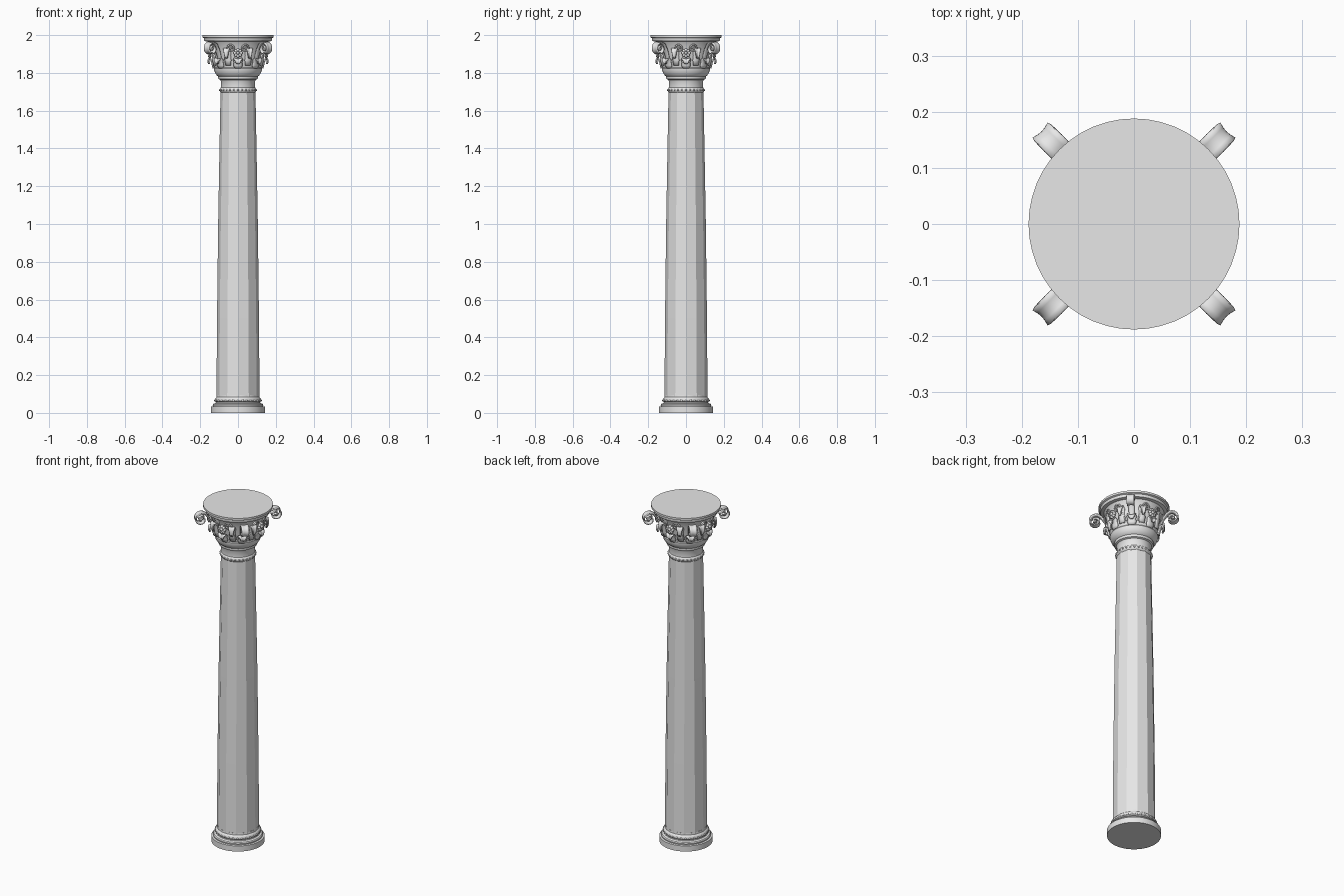
import bpy, bmesh, math
from math import sin, cos, pi, tau

cube = bpy.data.objects.get("Cube")
if cube:
    bpy.data.objects.remove(cube, do_unlink=True)

stone = bpy.data.materials.new("pale_stone")
stone.use_nodes = True
stone.diffuse_color = (0.8, 0.8, 0.8, 1)
stone.node_tree.nodes["Principled BSDF"].inputs["Base Color"].default_value = (0.8, 0.8, 0.8, 1)


def add_object(name, data, angle=0):
    if not data.materials:
        data.materials.append(stone)
    ob = bpy.data.objects.new(name, data)
    ob.rotation_euler.z = angle
    bpy.context.collection.objects.link(ob)
    return ob


def smooth(ob, degrees=35):
    bpy.ops.object.select_all(action="DESELECT")
    ob.select_set(True)
    bpy.context.view_layer.objects.active = ob
    bpy.ops.object.shade_smooth_by_angle(angle=math.radians(degrees))


def finish(bm, name):
    bmesh.ops.recalc_face_normals(bm, faces=bm.faces)
    mesh = bpy.data.meshes.new(name)
    bm.to_mesh(mesh)
    bm.free()
    return mesh


def lathe(name, profile, sides):
    """Turn a (radius, height) profile into a closed solid."""
    bm = bmesh.new()
    rings = [[bm.verts.new((r * cos(tau * i / sides), r * sin(tau * i / sides), z))
              for i in range(sides)] for r, z in profile]
    for a, b in zip(rings, rings[1:]):
        for i in range(sides):
            j = (i + 1) % sides
            bm.faces.new((a[i], a[j], b[j], b[i]))
    bm.faces.new(rings[0][::-1])
    bm.faces.new(rings[-1])
    return add_object(name, finish(bm, name))


def ribbon(name, path, widths, crown, thickness, angles, columns=5):
    """Sweep a crowned strip along a (radius, height) path, repeated around the axis."""
    bm = bmesh.new()
    rows = []
    for k, (r, z) in enumerate(path):
        a, b = path[max(k - 1, 0)], path[min(k + 1, len(path) - 1)]
        dr, dz = b[0] - a[0], b[1] - a[1]
        length = math.hypot(dr, dz)
        nr, nz = dz / length, -dr / length
        row = []
        for c in range(columns):
            t = 2 * c / (columns - 1) - 1
            lift = crown * (1 - t * t)
            row.append(bm.verts.new((r + nr * lift, t * widths[k], z + nz * lift)))
        rows.append(row)
    for a, b in zip(rows, rows[1:]):
        for c in range(columns - 1):
            bm.faces.new((a[c], a[c + 1], b[c + 1], b[c]))
    mesh = finish(bm, name)
    for angle in angles:
        ob = add_object(name, mesh, angle)
        solid = ob.modifiers.new("thickness", "SOLIDIFY")
        solid.thickness = thickness
        solid.offset = 0
    smooth(ob, 40)


def ellipsoids(name, items, angles, segments=8):
    """Join small ellipsoids, given as (centre, radii), into one ornament."""
    bm = bmesh.new()
    for centre, radii in items:
        new = bmesh.ops.create_uvsphere(bm, u_segments=segments, v_segments=6, radius=1)["verts"]
        bmesh.ops.scale(bm, vec=radii, verts=new)
        bmesh.ops.translate(bm, vec=centre, verts=new)
    mesh = finish(bm, name)
    for angle in angles:
        ob = add_object(name, mesh, angle)
    smooth(ob, 50)


def bell_radius(z):
    return 0.124 + 0.2 * (z - 1.83)


# Base mouldings
smooth(lathe("base", [
    (0.143, 0), (0.143, 0.033), (0.133, 0.035), (0.134, 0.042), (0.130, 0.048),
    (0.119, 0.052), (0.117, 0.057), (0.122, 0.062), (0.123, 0.070), (0.120, 0.078),
    (0.113, 0.084), (0.112, 0.095)], 48))

# Tapered faceted shaft
lathe("shaft", [(0.114, 0.08), (0.111, 0.5), (0.105, 1.0), (0.098, 1.4), (0.092, 1.72)], 12)

# Neck and flared cup under the capital
smooth(lathe("neck", [
    (0.090, 1.695), (0.096, 1.702), (0.098, 1.709), (0.096, 1.716), (0.091, 1.722),
    (0.090, 1.755), (0.094, 1.763), (0.103, 1.767), (0.106, 1.774), (0.105, 1.781),
    (0.112, 1.786), (0.121, 1.799), (0.126, 1.814), (0.127, 1.824), (0.122, 1.832)], 48))

# Bell and round top slab
smooth(lathe("bell", [(bell_radius(z), z) for z in (1.825, 1.87, 1.92)]
             + [(0.152, 1.955), (0.165, 1.975)], 48))
smooth(lathe("top_slab", [
    (0.165, 1.966), (0.177, 1.969), (0.180, 1.975), (0.180, 1.984),
    (0.188, 1.988), (0.188, 2.0)], 48))

# Bead rows
for label, count, radius, height, size in (("base_beads", 32, 0.121, 0.066, 0.006),
                                           ("neck_beads", 28, 0.096, 1.709, 0.005)):
    ellipsoids(label, [((radius * cos(tau * i / count), radius * sin(tau * i / count), height),
                        (size, size, size)) for i in range(count)], [0])

quarters = [i * pi / 2 for i in range(4)]
diagonals = [a + pi / 4 for a in quarters]
eighths = quarters + diagonals

# Corner volutes: a rising stem that winds into a spiral
spiral = [(0.128, 1.850), (0.138, 1.885), (0.152, 1.920), (0.172, 1.950)]
for i in range(25):
    turn = 2.0 - i * 0.42
    radius = 0.036 * (1 - i / 29)
    spiral.append((0.204 + radius * cos(turn), 1.928 + radius * sin(turn)))
ribbon("corner_volute", spiral,
       [0.010, 0.013, 0.016, 0.018] + [0.021 - 0.0002 * i for i in range(25)],
       0.004, 0.007, diagonals)
ellipsoids("volute_eye", [((0.204, 0, 1.928), (0.009, 0.023, 0.009))], diagonals)

# Two staggered rows of lobed, curling leaves
lobes = [0.018, 0.024, 0.021, 0.027, 0.022, 0.024, 0.017, 0.013, 0.005]
low_leaf = [(0.126, 1.826), (0.130, 1.842), (0.133, 1.857), (0.138, 1.870), (0.146, 1.878),
            (0.155, 1.876), (0.160, 1.866), (0.160, 1.855), (0.155, 1.846)]
ribbon("lower_leaf", low_leaf, lobes, 0.006, 0.006, eighths)
high_leaf = [(r + 0.006, 1.84 + (z - 1.826) * 1.75) for r, z in low_leaf]
ribbon("upper_leaf", high_leaf, [w * 0.75 for w in lobes], 0.005, 0.006,
       [a + pi / 8 for a in eighths])

# Mirrored scrolling tendrils on each face of the bell
for side in (-1, 1):
    curve = bpy.data.curves.new("tendril", "CURVE")
    curve.dimensions = "3D"
    curve.bevel_depth = 0.0045
    curve.bevel_resolution = 1
    curve.use_fill_caps = True
    flat = [(0.072, 1.85), (0.066, 1.885), (0.060, 1.92)]
    for i in range(20):
        turn = 0.5 + i * 0.5
        radius = 0.021 * (1 - i / 24)
        flat.append((0.038 + radius * cos(turn), 1.930 + radius * sin(turn)))
    line = curve.splines.new("POLY")
    line.points.add(len(flat) - 1)
    for point, (s, z) in zip(line.points, flat):
        r = bell_radius(z) + 0.006
        a = side * s / r
        point.co = (r * cos(a), r * sin(a), z, 1)
    for angle in quarters:
        add_object("tendril", curve, angle)

# Rosette in the middle of each face
petals = [((0.150, 0.016 * cos(tau * i / 8), 1.905 + 0.016 * sin(tau * i / 8)),
           (0.010, 0.009, 0.009)) for i in range(8)]
ellipsoids("rosette", petals + [((0.155, 0, 1.905), (0.011, 0.009, 0.009))], quarters)
